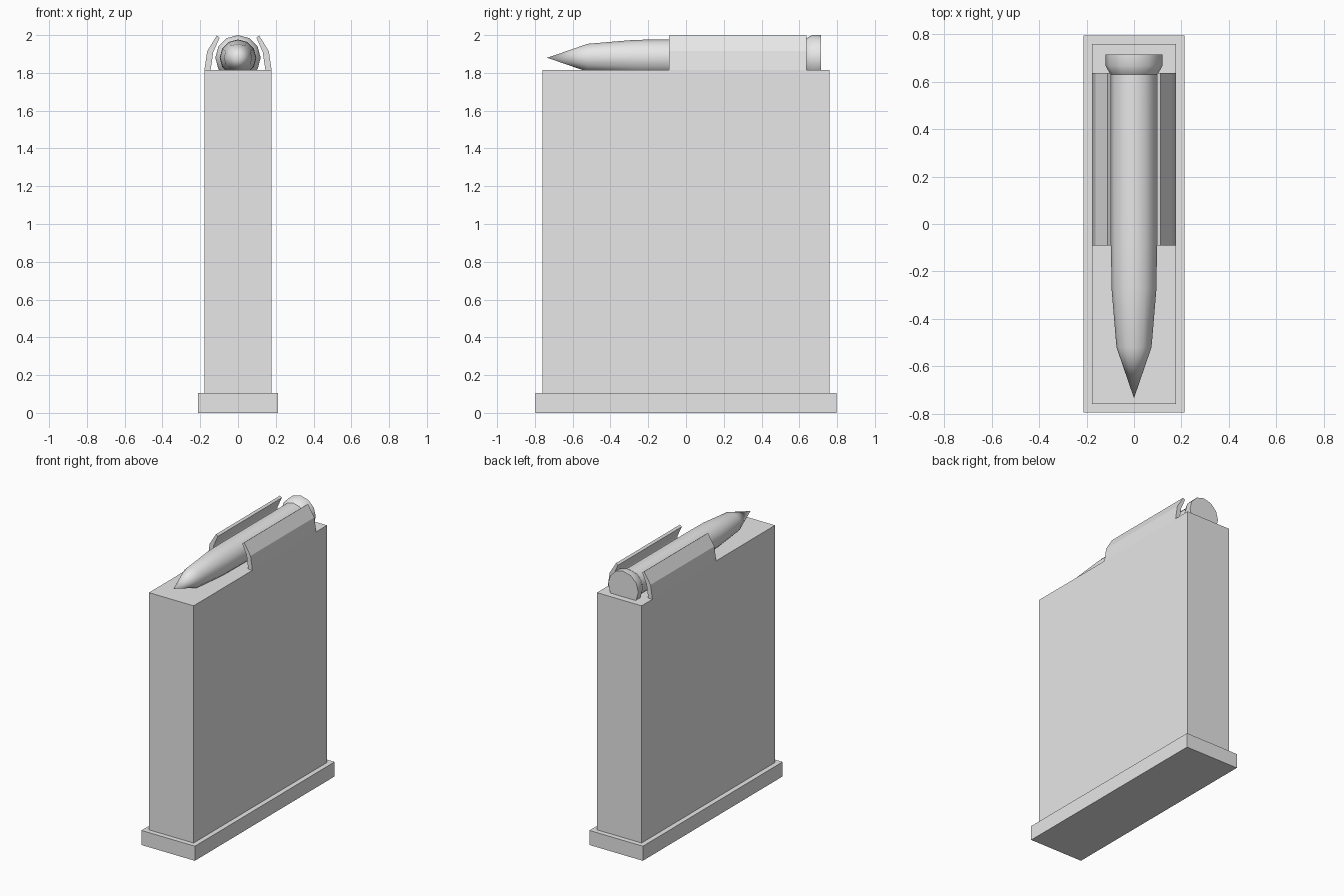
import bpy, bmesh, math

cube = bpy.data.objects.get("Cube")
if cube:
    bpy.data.objects.remove(cube, do_unlink=True)

# Single grey material
grey = bpy.data.materials.new("plain grey")
grey.use_nodes = True
GREY = (0.8, 0.8, 0.8, 1)
grey.diffuse_color = GREY
grey.node_tree.nodes["Principled BSDF"].inputs["Base Color"].default_value = GREY


def finish(name, bm):
    bmesh.ops.recalc_face_normals(bm, faces=bm.faces)
    mesh = bpy.data.meshes.new(name)
    bm.to_mesh(mesh)
    bm.free()
    mesh.materials.append(grey)
    ob = bpy.data.objects.new(name, mesh)
    bpy.context.collection.objects.link(ob)
    return ob


def box(name, hx, hy, z0, z1):
    bm = bmesh.new()
    bmesh.ops.create_cube(bm, size=1)
    for v in bm.verts:
        v.co = (v.co.x * 2 * hx, v.co.y * 2 * hy, z0 + (v.co.z + 0.5) * (z1 - z0))
    return finish(name, bm)


def feed_lip(name, side):
    # Bent sheet cross-section, extruded along y
    outer = [(0.178, 1.815), (0.163, 1.915), (0.112, 1.998)]
    inner = [(0.097, 1.987), (0.131, 1.91), (0.145, 1.815)]
    bm = bmesh.new()
    face = bm.faces.new([bm.verts.new((side * x, -0.09, z)) for x, z in outer + inner])
    new = bmesh.ops.extrude_face_region(bm, geom=[face])["geom"]
    bmesh.ops.translate(bm, vec=(0, 0.727, 0),
                        verts=[g for g in new if isinstance(g, bmesh.types.BMVert)])
    return finish(name, bm)


def cartridge(name, z, sides=12):
    # Radius profile from rear rim to pointed tip, lathed around y
    profile = [(0.715, 0.12), (0.668, 0.12), (0.64, 0.105), (0.63, 0.097),
               (-0.09, 0.097), (-0.27, 0.095), (-0.52, 0.074)]
    bm = bmesh.new()
    rings = [[bm.verts.new((r * math.sin(a), y, z + r * math.cos(a)))
              for a in (2 * math.pi * i / sides for i in range(sides))]
             for y, r in profile]
    tip = bm.verts.new((0, -0.735, z))
    bm.faces.new(rings[0])
    for i in range(sides):
        j = (i + 1) % sides
        for a, b in zip(rings, rings[1:]):
            bm.faces.new((a[i], a[j], b[j], b[i]))
        bm.faces.new((rings[-1][i], rings[-1][j], tip))
    ob = finish(name, bm)
    bpy.ops.object.select_all(action='DESELECT')
    ob.select_set(True)
    bpy.context.view_layer.objects.active = ob
    bpy.ops.object.shade_smooth_by_angle(angle=math.radians(35))
    return ob


box("base_plate", 0.213, 0.796, 0, 0.105)
box("magazine_body", 0.178, 0.76, 0.105, 1.815)
feed_lip("left_feed_lip", 1)
feed_lip("right_feed_lip", -1)
cartridge("cartridge", 1.88)
